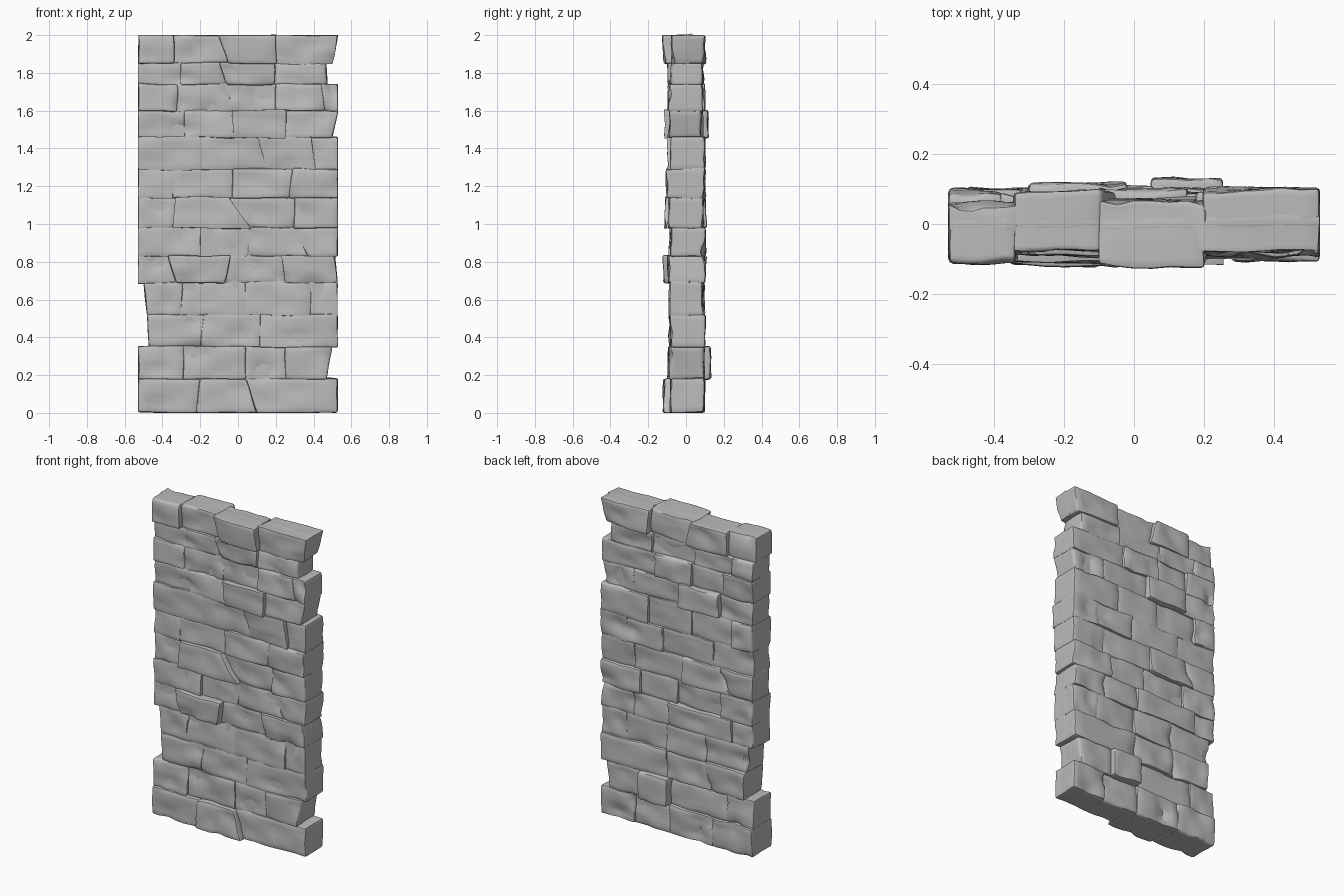
import bpy, bmesh, math, random
from mathutils import Vector, noise

random.seed(4)
cube = bpy.data.objects.get("Cube")
if cube:
    bpy.data.objects.remove(cube, do_unlink=True)

GREY = (0.5, 0.5, 0.5, 1)
stone_mat = bpy.data.materials.new("stone grey")
stone_mat.use_nodes = True
stone_mat.diffuse_color = GREY
shader = stone_mat.node_tree.nodes["Principled BSDF"]
shader.inputs["Base Color"].default_value = GREY
shader.inputs["Roughness"].default_value = 0.9

HALF_WIDTH = 0.53

# Heights of the bed joints between courses
BEDS = [0, .18, .35, .52, .69, .83, .98, 1.14, 1.29, 1.46, 1.6, 1.74, 1.85, 2]

# Upright joints of each course: x, or (x at bottom, x at top) where slanted
FRONT_JOINTS = [
    [(-.22, -.2), (.1, .04)],
    [-.29, .04, .25],
    [(-.2, -.18), .12],
    [-.3, .04, .38],
    [(-.33, -.37), (-.07, -.04), (.25, .23)],
    [-.2, .05, (.37, .3)],
    [(-.34, -.33), (.06, -.05), .3],
    [-.35, -.03, (.27, .29)],
    [-.18, (.15, .11), (.41, .38)],
    [-.28, (-.02, -.03), .25],
    [-.32, -.05, .2, (.46, .44)],
    [-.3, (-.06, -.1), .19],
    [-.34, (-.05, -.1), .2],
]
BACK_JOINTS = [
    [-.25, .05, .3],
    [-.35, .05, .25],
    [(-.23, -.2), .07],
    [-.2, .07, .35],
    [-.38, .05, .3],
    [-.3, 0, .25],
    [(-.37, -.3), -.04, .3],
    [-.25, .1, .35],
    [-.38, -.1, .2],
    [-.3, -.02, .3],
    [-.32, -.1, .15],
    [-.38, -.12, .18],
    [-.34, (-.05, -.1), .2],
]

# Courses whose ends are set in
RIGHT_SIDE = {2: (-.47, -.48), 3: (-.48, -.5)}
LEFT_SIDE = {1: (.47, .5), 4: (.53, .51), 9: (.5, .53), 11: (.47, .47), 12: (.5, .53)}

# Stones standing proud of the wall or set back: (course, stone) -> depth
FRONT_DEPTH = {(0, 0): .11, (0, 1): .115, (4, 1): .113, (6, 1): .106, (7, 3): .1,
               (9, 2): .108, (11, 2): .095, (12, 0): .11, (12, 1): .075,
               (12, 2): .118, (12, 3): .075}
BACK_DEPTH = {(1, 2): .123, (4, 1): .104, (6, 1): .105, (9, 1): .117, (10, 2): .1,
              (11, 2): .072, (12, 0): .06, (12, 1): .095, (12, 2): .068, (12, 3): .098}


def finish(bm, name):
    mesh = bpy.data.meshes.new(name)
    bm.to_mesh(mesh)
    bm.free()
    mesh.materials.append(stone_mat)
    mesh.shade_smooth()
    mesh.set_sharp_from_angle(angle=math.radians(40))
    obj = bpy.data.objects.new(name, mesh)
    bpy.context.collection.objects.link(obj)
    return obj


def make_stone(name, left, right, low, high, depth, facing):
    """Rough-hewn block; left and right are (bottom x, top x)."""
    bm = bmesh.new()
    bmesh.ops.create_cube(bm, size=1)
    for v in bm.verts:
        top = v.co.z > 0
        edge = right if v.co.x > 0 else left
        outer = v.co.y * facing > 0
        y = depth + random.uniform(-.008, .008) if outer else -.02
        v.co = (edge[top], facing * y, high if top else low)
    bmesh.ops.subdivide_edges(bm, edges=bm.edges[:], cuts=5, use_grid_fill=True)

    # Lumpy surface, continuous over neighbouring stones at the ends
    for v in bm.verts:
        shift = noise.noise_vector(v.co * 7) * .008
        if v.co.y * facing > .04:
            chip = noise.noise(v.co * 11 + Vector((5, 2, 9)))
            shift.y = facing * (chip * .011 - max(0, -chip - .2) * .03)
        v.co += shift
        v.co.x = max(-HALF_WIDTH, min(HALF_WIDTH, v.co.x))
        v.co.z = max(0, min(2, v.co.z))

    # Worn arrises
    bm.normal_update()
    arris = [e for e in bm.edges if e.is_manifold and e.calc_face_angle() > .85]
    bmesh.ops.bevel(bm, geom=arris, offset=.011, segments=2, profile=.5,
                    affect='EDGES', clamp_overlap=True)
    bmesh.ops.recalc_face_normals(bm, faces=bm.faces[:])
    return finish(bm, name)


def as_pair(joint):
    return joint if isinstance(joint, tuple) else (joint, joint)


def lay_face(label, facing, joints, depths, usual):
    for row, course in enumerate(joints):
        ends = [RIGHT_SIDE.get(row, -HALF_WIDTH)] + course
        ends.append(LEFT_SIDE.get(row, HALF_WIDTH))
        ends = [as_pair(j) for j in ends]
        low = max(0, BEDS[row] - .003)
        high = min(2, BEDS[row + 1] + .003)
        for i, (left, right) in enumerate(zip(ends, ends[1:])):
            # Neighbouring stones overlap slightly inside the wall
            if i > 0:
                left = tuple(x - .003 for x in left)
            if i < len(ends) - 2:
                right = tuple(x + .003 for x in right)
            depth = depths.get((row, i), usual + random.uniform(-.009, .009))
            make_stone(f"{label}_stone_{row + 1}_{i + 1}", left, right,
                       low, high, depth, facing)


lay_face("front", -1, FRONT_JOINTS, FRONT_DEPTH, .086)
lay_face("back", 1, BACK_JOINTS, BACK_DEPTH, .089)

# Mortar core closing the joints
core = bmesh.new()
bmesh.ops.create_cube(core, size=1)
bmesh.ops.scale(core, vec=(.9, .14, 1.82), verts=core.verts[:])
bmesh.ops.translate(core, vec=(0, 0, .93), verts=core.verts[:])
finish(core, "mortar_core")
